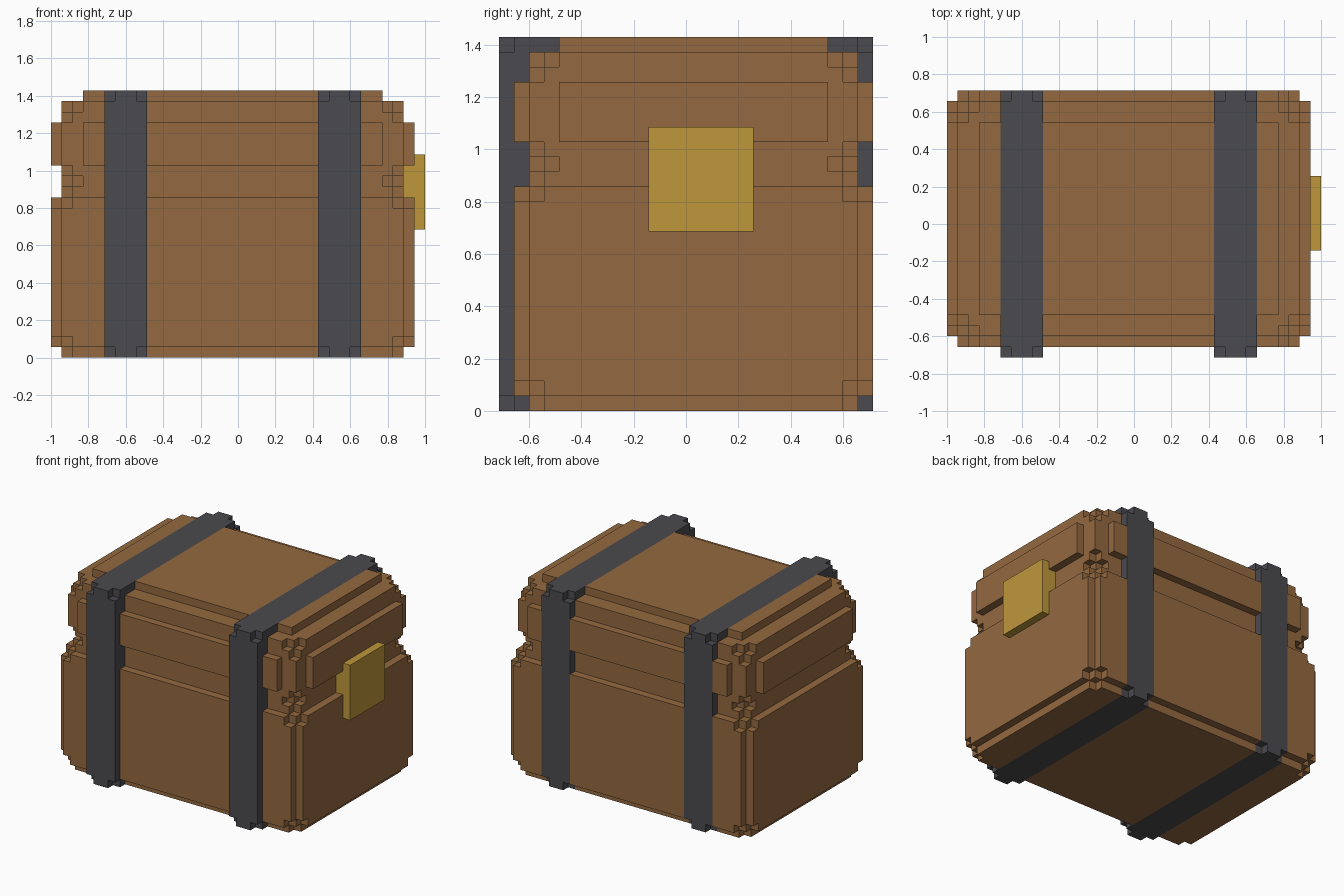
import bpy
import bmesh
from mathutils import Vector

if "Cube" in bpy.data.objects:
    bpy.data.objects.remove(bpy.data.objects["Cube"], do_unlink=True)

# The chest is made of small cubes on a grid
U = 2 / 35
SIZE = (35, 25, 25)
ORIGIN = Vector((-SIZE[0] * U / 2, -SIZE[1] * U / 2, 0))


def material(name, color):
    m = bpy.data.materials.new(name)
    m.use_nodes = True
    m.diffuse_color = color
    bsdf = next(n for n in m.node_tree.nodes if n.type == 'BSDF_PRINCIPLED')
    bsdf.inputs["Base Color"].default_value = color
    bsdf.inputs["Roughness"].default_value = 0.8
    return m


wood = material("brown wood", (0.296, 0.142, 0.052, 1))
iron = material("dark iron", (0.070, 0.068, 0.077, 1))
gold = material("gold", (0.515, 0.310, 0.044, 1))


def carve(lo, hi, keep):
    """Cells of a box whose sorted distances to its sides pass the keep rule."""
    cells = set()
    for x in range(lo[0], hi[0]):
        for y in range(lo[1], hi[1]):
            for z in range(lo[2], hi[2]):
                d = sorted(min(p - a, b - 1 - p)
                           for p, a, b in zip((x, y, z), lo, hi))
                if keep(*d):
                    cells.add((x, y, z))
    return cells


def stepped_edges(a, b, c):
    # one-step edges, with one more step at the corners
    return b > 0 and (a, b, c) != (0, 1, 1) and not (a == 0 and b == 1 and c == 1)


def raised_panels(a, b, c):
    # panels stand one step proud of a core with notched corners
    if a == 0:
        return b >= 3
    return not (a == 1 and b == 1 and c <= 2)


def clipped_corners(a, b, c):
    return c > 0


def solid(a, b, c):
    return True


# Parts in order of priority where they overlap
parts = [
    ("lock_plate", gold, carve((33, 10, 12), (35, 17, 19), solid)),
    ("right_strap", iron, carve((5, 0, 0), (9, 25, 25), clipped_corners)),
    ("left_strap", iron, carve((25, 0, 0), (29, 25, 25), clipped_corners)),
    ("chest_base", wood, carve((0, 1, 0), (34, 25, 16), stepped_edges)),
    ("chest_lid", wood, carve((0, 1, 15), (34, 25, 25), raised_panels)),
]
filled = set().union(*(cells for _, _, cells in parts))


def build(name, mat, cells):
    """Skin the outer sides of the cells and merge them into flat faces."""
    bm = bmesh.new()
    verts = {}

    def vert(p):
        if p not in verts:
            verts[p] = bm.verts.new(ORIGIN + Vector(p) * U)
        return verts[p]

    for cell in cells:
        for axis in range(3):
            u, v = (axis + 1) % 3, (axis + 2) % 3
            for side in (0, 1):
                near = list(cell)
                near[axis] += 2 * side - 1
                if tuple(near) in filled:
                    continue
                ring = []
                for du, dv in ((0, 0), (1, 0), (1, 1), (0, 1)):
                    p = list(cell)
                    p[axis] += side
                    p[u] += du
                    p[v] += dv
                    ring.append(vert(tuple(p)))
                bm.faces.new(ring if side else ring[::-1])

    bmesh.ops.dissolve_limit(bm, angle_limit=0.01, verts=bm.verts[:],
                             edges=bm.edges[:])
    mesh = bpy.data.meshes.new(name)
    bm.to_mesh(mesh)
    bm.free()
    mesh.materials.append(mat)
    obj = bpy.data.objects.new(name, mesh)
    bpy.context.collection.objects.link(obj)


taken = set()
for name, mat, cells in parts:
    build(name, mat, cells - taken)
    taken |= cells
